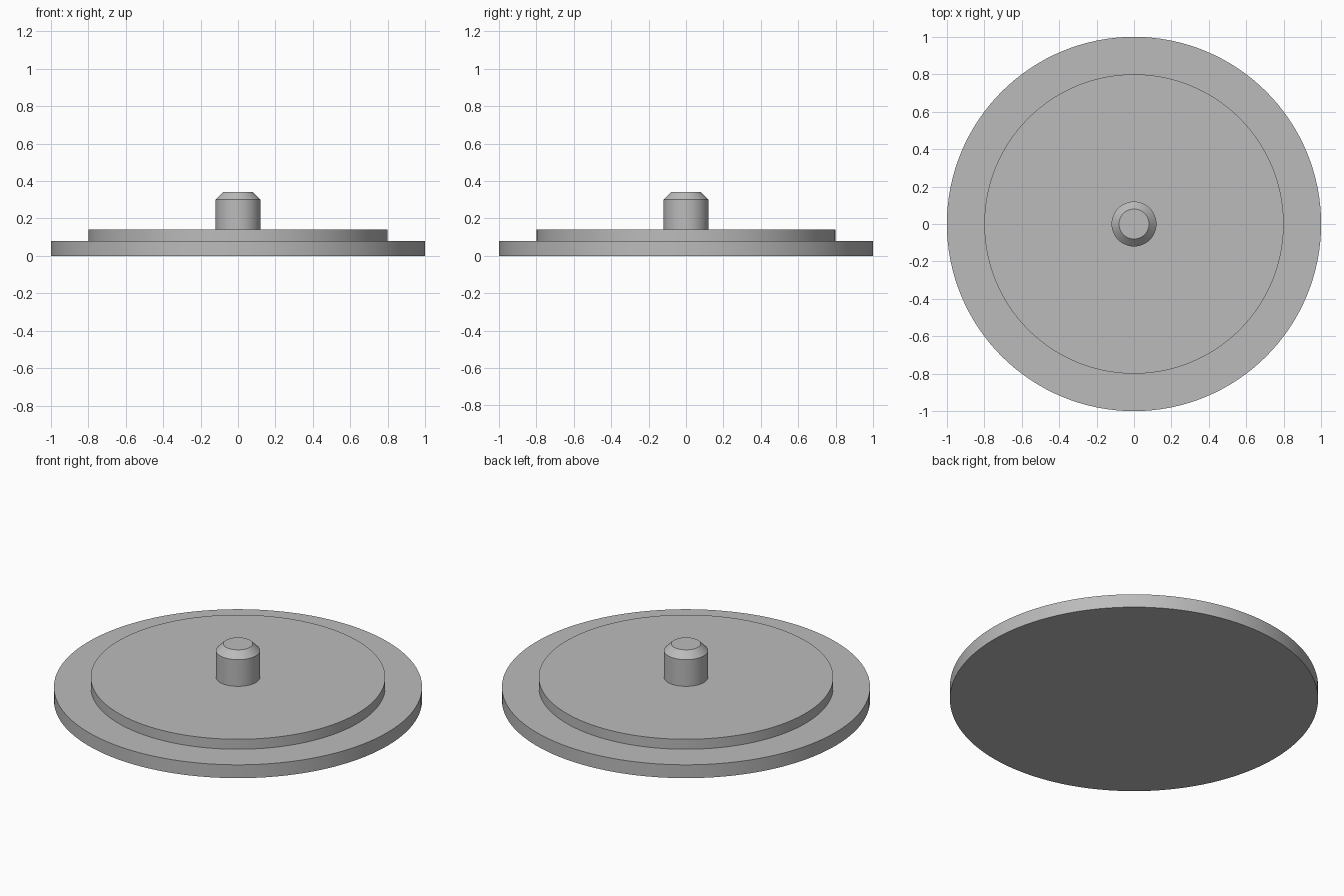
import bpy
import bmesh
import math

SEGMENTS = 128

cube = bpy.data.objects.get("Cube")
if cube:
    bpy.data.objects.remove(cube, do_unlink=True)

# One plain grey for the whole model
grey = bpy.data.materials.new("plain_grey")
grey.use_nodes = True
colour = (0.5, 0.5, 0.5, 1.0)
grey.diffuse_color = colour
grey.node_tree.nodes["Principled BSDF"].inputs["Base Color"].default_value = colour


def turned_part(name, profile):
    """Revolve a bottom-to-top (radius, height) profile into a capped solid."""
    bm = bmesh.new()
    rings = []
    for radius, z in profile:
        angles = [2 * math.pi * i / SEGMENTS for i in range(SEGMENTS)]
        rings.append([bm.verts.new((radius * math.cos(a), radius * math.sin(a), z))
                      for a in angles])
    for low, high in zip(rings, rings[1:]):
        for i in range(SEGMENTS):
            j = (i + 1) % SEGMENTS
            bm.faces.new((low[i], low[j], high[j], high[i]))
    bm.faces.new(rings[0][::-1])
    bm.faces.new(rings[-1])
    mesh = bpy.data.meshes.new(name)
    bm.to_mesh(mesh)
    bm.free()
    mesh.materials.append(grey)
    obj = bpy.data.objects.new(name, mesh)
    bpy.context.collection.objects.link(obj)
    bpy.ops.object.select_all(action='DESELECT')
    obj.select_set(True)
    bpy.context.view_layer.objects.active = obj
    bpy.ops.object.shade_smooth_by_angle(angle=math.radians(30))
    return obj


# Wide bottom disc
turned_part("base_disc", [(1.0, 0.0), (1.0, 0.08)])

# Raised inner step, sunk slightly into the base
turned_part("raised_disc", [(0.8, 0.06), (0.8, 0.14)])

# Central pin with a chamfered top
turned_part("center_pin", [(0.12, 0.12), (0.12, 0.30), (0.08, 0.34)])
